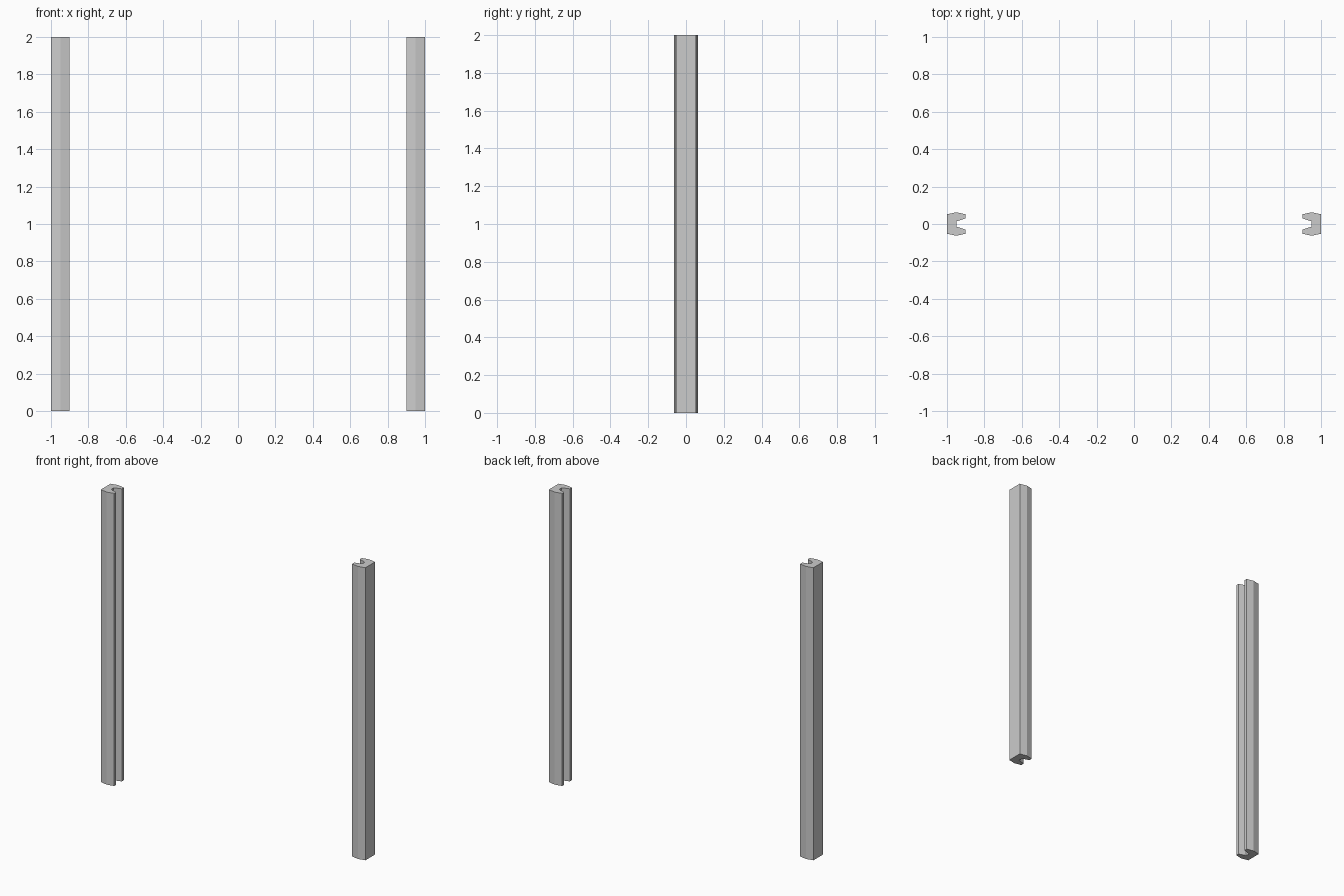
import bpy
import bmesh

cube = bpy.data.objects.get("Cube")
if cube:
    bpy.data.objects.remove(cube, do_unlink=True)

HEIGHT = 2.0

grey = bpy.data.materials.new("light grey")
grey.use_nodes = True
colour = (0.6, 0.6, 0.6, 1.0)
grey.diffuse_color = colour
grey.node_tree.nodes["Principled BSDF"].inputs["Base Color"].default_value = colour

# Half of the grooved post section: outer face, ridge, lip, groove floor
half = [(1.0, 0.052), (0.95, 0.0625), (0.9, 0.052), (0.9, 0.03), (0.95, 0.014)]
section = half + [(x, -y) for x, y in reversed(half)]


def make_post(name, side):
    """Extrude the section upwards, with its groove facing the centre."""
    bm = bmesh.new()
    base = bm.faces.new([bm.verts.new((side * x, y, 0)) for x, y in section])
    grown = bmesh.ops.extrude_face_region(bm, geom=[base], use_keep_orig=True)
    top = [v for v in grown["geom"] if isinstance(v, bmesh.types.BMVert)]
    bmesh.ops.translate(bm, verts=top, vec=(0, 0, HEIGHT))
    bmesh.ops.recalc_face_normals(bm, faces=bm.faces)
    mesh = bpy.data.meshes.new(name)
    bm.to_mesh(mesh)
    bm.free()
    mesh.materials.append(grey)
    post = bpy.data.objects.new(name, mesh)
    bpy.context.collection.objects.link(post)


# Matching pair of posts
for name, side in (("left_post", 1), ("right_post", -1)):
    make_post(name, side)
